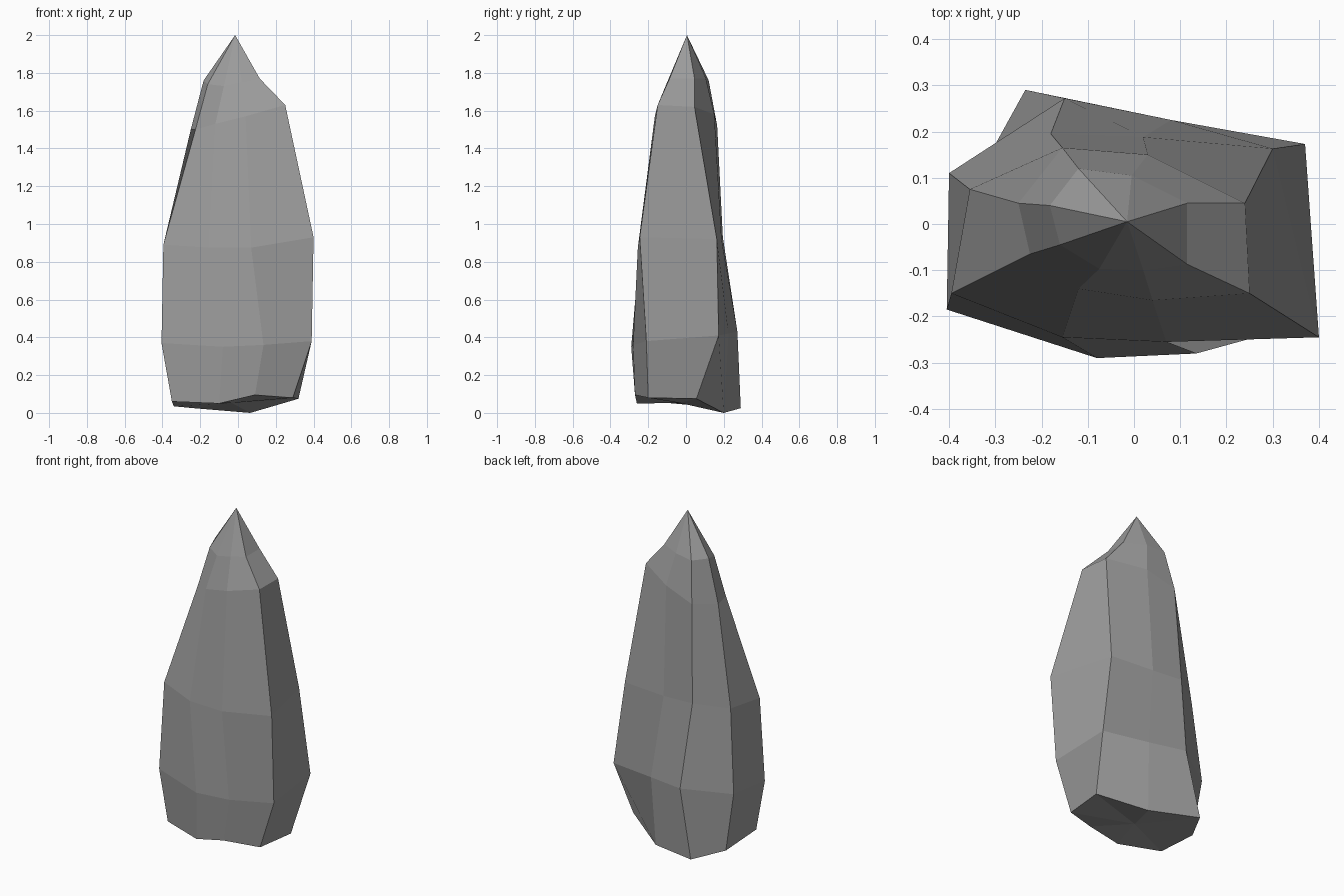
import bpy
import bmesh

# Remove the default cube only
default_cube = bpy.data.objects.get("Cube")
if default_cube:
    bpy.data.objects.remove(default_cube, do_unlink=True)


def make_material(name, colour):
    material = bpy.data.materials.new(name)
    material.use_nodes = True
    material.diffuse_color = colour
    shader = material.node_tree.nodes.get("Principled BSDF")
    shader.inputs["Base Color"].default_value = colour
    shader.inputs["Roughness"].default_value = 0.9
    return material


# Uneven eight-sided cross-sections, each running round from the left side:
# left back, left front, front, front right, right front, right back, back, back left
foot = [(.32, .055, .075), (.29, -.2, .08), (.09, -.27, .095), (-.1, -.26, .05),
        (-.35, -.18, .06), (-.34, .1, .035), (-.235, .29, .025), (.065, .2, 0)]
belly = [(.37, .173, .41), (.39, -.21, .38), (.135, -.28, .36), (-.08, -.29, .35),
         (-.405, -.185, .37), (-.4, .11, .4), (-.15, .272, .43), (.08, .225, .42)]
waist = [(.3, .163, .92), (.4, -.245, .93), (.07, -.255, .875), (-.155, -.245, .875),
         (-.395, -.15, .89), (-.355, .075, .9), (-.18, .195, .93), (.02, .188, .92)]
shoulder = [(.24, .045, 1.62), (.25, -.15, 1.63), (.04, -.165, 1.57), (-.12, -.14, 1.53),
            (-.225, -.065, 1.5), (-.25, .045, 1.5), (-.155, .165, 1.52), (.03, .15, 1.58)]
crown = [(.115, .045, 1.77), (.115, -.087, 1.77), (.02, -.1, 1.75), (-.075, -.097, 1.73),
         (-.16, -.045, 1.74), (-.182, .04, 1.76), (-.12, .12, 1.76), (-.005, .105, 1.77)]
tip = (-.015, .005, 2)


def cap_with_fan(bm, ring, centre):
    """Close a ring with triangles meeting at one point."""
    point = bm.verts.new(centre)
    for i, vert in enumerate(ring):
        bm.faces.new((vert, ring[(i + 1) % len(ring)], point))


def bridge(bm, lower, upper):
    """Join two rings with one band of four-sided faces."""
    for i in range(len(lower)):
        j = (i + 1) % len(lower)
        bm.faces.new((lower[i], lower[j], upper[j], upper[i]))


def build_stone(name, sections, apex, material):
    bm = bmesh.new()
    rings = [[bm.verts.new(point) for point in section] for section in sections]
    for lower, upper in zip(rings, rings[1:]):
        bridge(bm, lower, upper)

    # Pointed top and shallow chipped underside
    cap_with_fan(bm, rings[-1], apex)
    base = sections[0]
    centre = [sum(axis) / len(base) for axis in zip(*base)]
    cap_with_fan(bm, rings[0], centre)

    bmesh.ops.recalc_face_normals(bm, faces=bm.faces[:])
    mesh = bpy.data.meshes.new(name)
    bm.to_mesh(mesh)
    bm.free()
    mesh.materials.append(material)
    stone = bpy.data.objects.new(name, mesh)
    bpy.context.collection.objects.link(stone)
    return stone


# Faceted standing rock
stone_grey = make_material("stone grey", (0.33, 0.33, 0.33, 1))
build_stone("standing_rock", [foot, belly, waist, shoulder, crown], tip, stone_grey)
